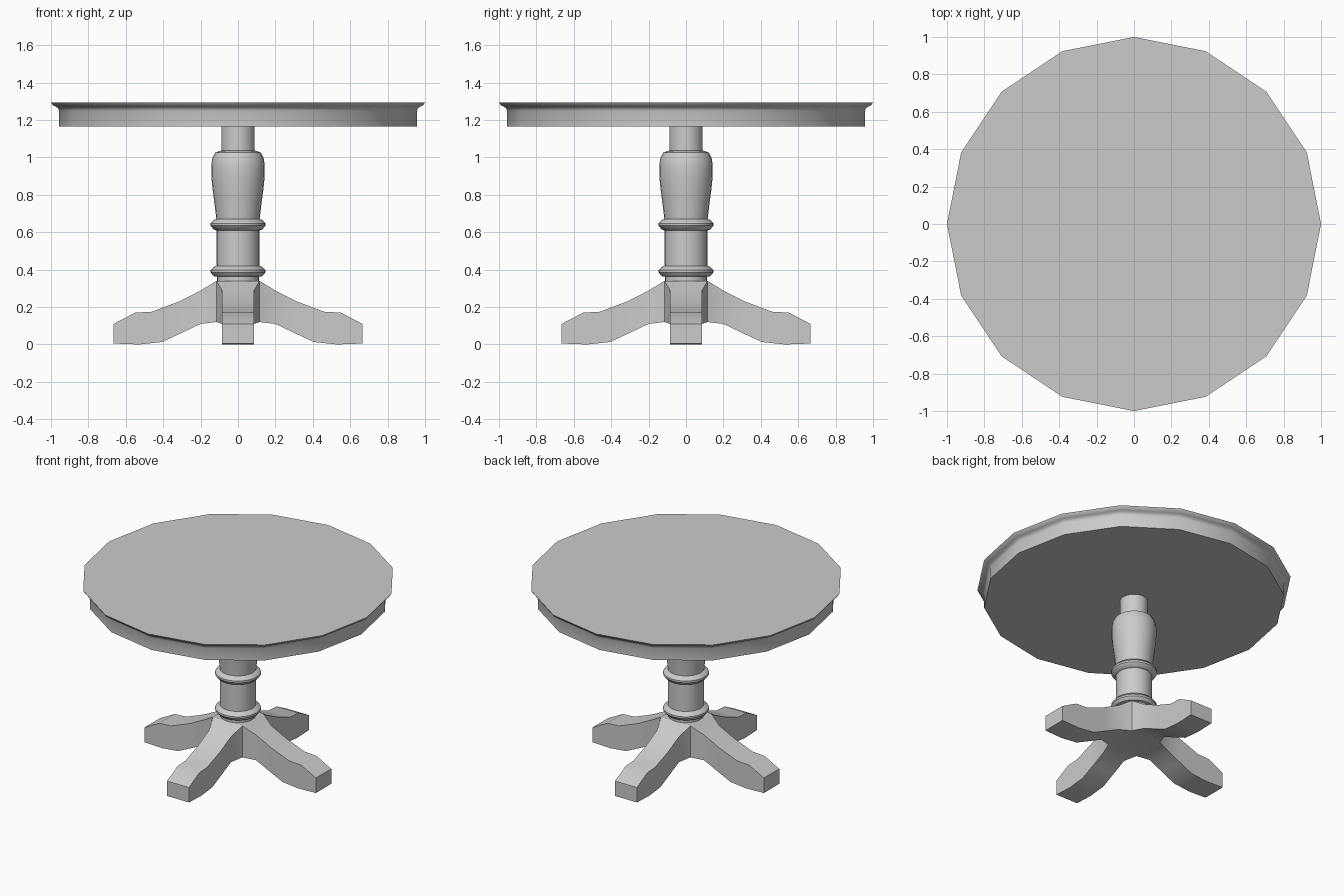
import bpy, bmesh
from math import sin, cos, pi, radians

if "Cube" in bpy.data.objects:
    bpy.data.objects.remove(bpy.data.objects["Cube"])


def finish(name, bm, angle):
    bmesh.ops.recalc_face_normals(bm, faces=bm.faces)
    mesh = bpy.data.meshes.new(name)
    bm.to_mesh(mesh)
    bm.free()
    ob = bpy.data.objects.new(name, mesh)
    bpy.context.collection.objects.link(ob)
    bpy.ops.object.select_all(action='DESELECT')
    ob.select_set(True)
    bpy.context.view_layer.objects.active = ob
    bpy.ops.object.shade_smooth_by_angle(angle=radians(angle))
    return ob


def lathe(name, profile, sides, angle=35):
    """Turn a bottom-to-top (radius, z) profile into a capped solid."""
    bm = bmesh.new()
    rings = [[bm.verts.new((r * cos(2 * pi * i / sides), r * sin(2 * pi * i / sides), z))
              for i in range(sides)] for r, z in profile]
    for a, b in zip(rings, rings[1:]):
        for i in range(sides):
            j = (i + 1) % sides
            bm.faces.new((a[i], a[j], b[j], b[i]))
    bm.faces.new(rings[0][::-1])
    bm.faces.new(rings[-1])
    return finish(name, bm, angle)


# Sixteen-sided top with a cove moulding under the rim
lathe("table_top", [(0.957, 1.164), (0.957, 1.25), (0.962, 1.263), (0.975, 1.272),
                    (0.99, 1.279), (1.0, 1.294)], 16)

# Turned column: shaft, two ring beads, vase and neck
lathe("column", [
    (0.113, 0.30), (0.113, 0.362), (0.13, 0.365), (0.146, 0.385), (0.146, 0.397),
    (0.13, 0.415), (0.115, 0.42), (0.115, 0.61), (0.13, 0.615), (0.146, 0.635),
    (0.146, 0.648), (0.13, 0.666), (0.116, 0.67), (0.125, 0.75), (0.136, 0.83),
    (0.143, 0.90), (0.143, 0.96), (0.136, 1.0), (0.122, 1.025), (0.10, 1.035),
    (0.089, 1.036), (0.089, 1.17)], 24)

# Cross base: four swept legs around a square hub
# each section: half width, top (distance, z), bottom (distance, z)
sections = [
    (0.115, (0.115, 0.34), (0.115, 0.12)),
    (0.085, (0.20, 0.288), (0.20, 0.11)),
    (0.085, (0.32, 0.228), (0.305, 0.06)),
    (0.085, (0.46, 0.175), (0.405, 0.013)),
    (0.085, (0.55, 0.17), (0.53, 0.0)),
    (0.085, (0.665, 0.11), (0.665, 0.005)),
]
bm = bmesh.new()
hub_top, hub_bottom = [], []
for k in range(4):
    c, s = round(cos(k * pi / 2)), round(sin(k * pi / 2))
    loops = []
    for w, (tx, tz), (bx, bz) in sections:
        corners = [(tx, -w, tz), (tx, w, tz), (bx, w, bz), (bx, -w, bz)]
        loops.append([bm.verts.new((x * c - y * s, x * s + y * c, z)) for x, y, z in corners])
    for a, b in zip(loops, loops[1:]):
        for i in range(4):
            j = (i + 1) % 4
            bm.faces.new((a[i], a[j], b[j], b[i]))
    bm.faces.new(loops[-1])
    hub_top.append(loops[0][0])
    hub_bottom.append(loops[0][3])
bm.faces.new(hub_top)
bm.faces.new(hub_bottom)
bmesh.ops.remove_doubles(bm, verts=bm.verts, dist=0.0005)
finish("leg_base", bm, 30)
